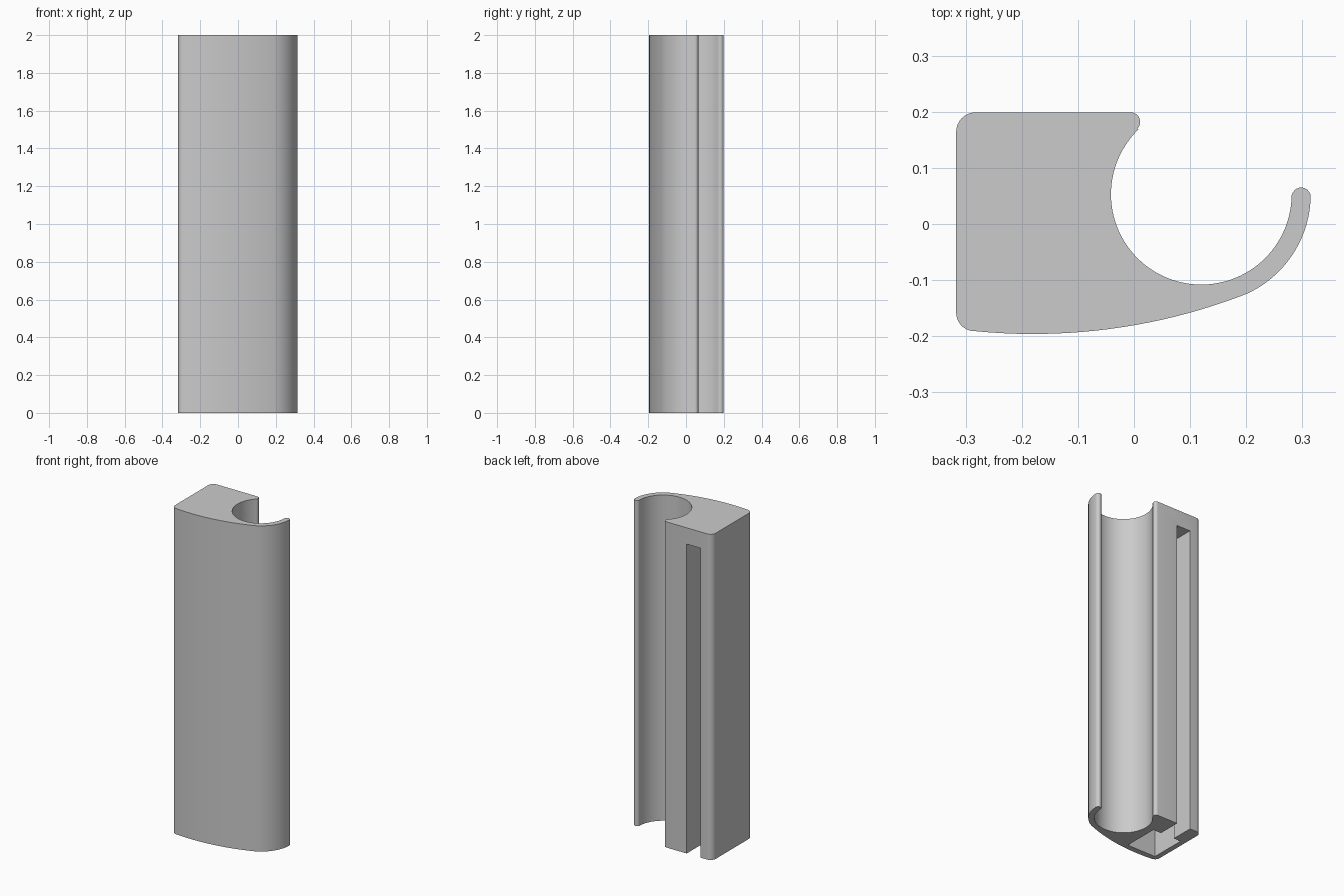
import bpy, bmesh
from math import cos, sin, radians

HEIGHT = 2.0

cube = bpy.data.objects.get("Cube")
if cube:
    bpy.data.objects.remove(cube, do_unlink=True)


def arc(cx, cy, r, start, end, steps):
    """Points along a circular arc, angles in degrees."""
    angles = [radians(start + (end - start) * i / steps) for i in range(steps + 1)]
    return [(cx + r * cos(a), cy + r * sin(a)) for a in angles]


def prism(name, outline, z0, z1):
    """Extrude a closed outline straight up."""
    bm = bmesh.new()
    base = bm.faces.new([bm.verts.new((x, y, z0)) for x, y in outline])
    top = bmesh.ops.extrude_face_region(bm, geom=[base])["geom"]
    moved = [v for v in top if isinstance(v, bmesh.types.BMVert)]
    bmesh.ops.translate(bm, verts=moved, vec=(0, 0, z1 - z0))
    bmesh.ops.recalc_face_normals(bm, faces=bm.faces)
    mesh = bpy.data.meshes.new(name)
    bm.to_mesh(mesh)
    bm.free()
    obj = bpy.data.objects.new(name, mesh)
    bpy.context.collection.objects.link(obj)
    return obj


# Grey material
grey = bpy.data.materials.new("plain_grey")
grey.use_nodes = True
colour = (0.6, 0.6, 0.6, 1)
grey.diffuse_color = colour
grey.node_tree.nodes["Principled BSDF"].inputs["Base Color"].default_value = colour

# Block with a round bore, a curled hook and a bowed front
outline = (
    arc(-0.282, 0.164, 0.035, 180, 90, 8)        # back corner
    + arc(-0.006, 0.182, 0.017, 90, -45, 8)      # bore lip
    + arc(0.12, 0.053, 0.161, 134, 360, 56)      # bore
    + arc(0.298, 0.048, 0.017, 170, 0, 10)       # hook tip
    + arc(0.12, 0.053, 0.195, -3, -65, 18)       # hook outside
    + arc(-0.18, 0.854, 1.05, -69.5, -95.5, 20)  # bowed front
    + arc(-0.284, -0.158, 0.033, -98, -180, 8)   # front corner
)
body = prism("hooked_body", outline, 0, HEIGHT)
body.data.materials.append(grey)

# T-shaped channel, open at the bottom and the back, closed near the top
wide_l, wide_r = -0.285, -0.09
neck_l, neck_r = -0.237, -0.144
floor, step, mouth = -0.16, 0.06, 0.3
channel = [(wide_l, floor), (wide_r, floor), (wide_r, step), (neck_r, step),
           (neck_r, mouth), (neck_l, mouth), (neck_l, step), (wide_l, step)]
cutter = prism("channel_cutter", channel, -0.1, 1.9)
cutter.data.materials.append(grey)
cutter.hide_render = True

cut = body.modifiers.new("channel", 'BOOLEAN')
cut.operation = 'DIFFERENCE'
cut.solver = 'EXACT'
cut.object = cutter

bpy.ops.object.select_all(action='DESELECT')
body.select_set(True)
bpy.context.view_layer.objects.active = body
bpy.ops.object.modifier_apply(modifier=cut.name)
bpy.data.objects.remove(cutter, do_unlink=True)
bpy.ops.object.shade_smooth_by_angle(angle=radians(30))
